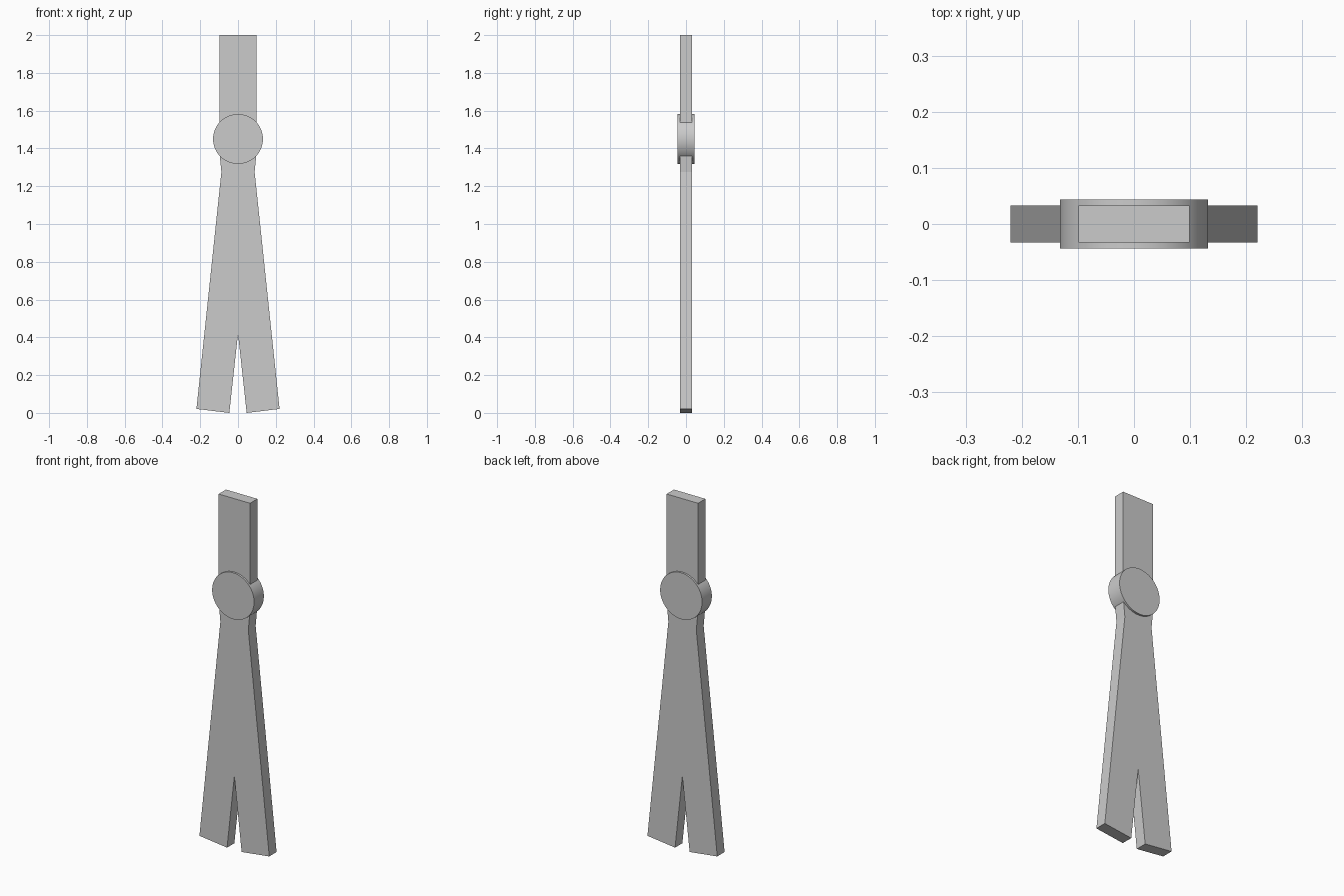
import bpy, bmesh, math

cube = bpy.data.objects.get("Cube")
if cube:
    bpy.data.objects.remove(cube, do_unlink=True)

grey = bpy.data.materials.new("plain grey")
grey.use_nodes = True
colour = (0.6, 0.6, 0.6, 1)
grey.diffuse_color = colour
grey.node_tree.nodes["Principled BSDF"].inputs["Base Color"].default_value = colour


def plate(name, half_outline, depth):
    """Mirror a right-hand outline (top to bottom) across x and extrude along y."""
    left = [(-x, z) for x, z in reversed(half_outline) if x > 0]
    bm = bmesh.new()
    face = bm.faces.new([bm.verts.new((x, -depth / 2, z)) for x, z in half_outline + left])
    ext = bmesh.ops.extrude_face_region(bm, geom=[face])
    moved = [v for v in ext["geom"] if isinstance(v, bmesh.types.BMVert)]
    bmesh.ops.translate(bm, verts=moved, vec=(0, depth, 0))
    bmesh.ops.recalc_face_normals(bm, faces=bm.faces)
    mesh = bpy.data.meshes.new(name)
    bm.to_mesh(mesh)
    bm.free()
    obj = bpy.data.objects.new(name, mesh)
    bpy.context.collection.objects.link(obj)
    mesh.materials.append(grey)
    return obj


# Upper strap
plate("upper_strap", [(0.099, 2), (0.099, 1.45)], 0.066)

# Crossed ribbon tails, with a notch between the two ends
plate("ribbon_tails",
      [(0.105, 1.45), (0.088, 1.275), (0.22, 0.021), (0.046, 0), (0, 0.42)], 0.066)

# Round disc over the joint
bpy.ops.mesh.primitive_cylinder_add(vertices=96, radius=0.132, depth=0.088,
                                    location=(0, 0, 1.45), rotation=(math.pi / 2, 0, 0))
disc = bpy.context.object
disc.name = "round_disc"
disc.data.materials.append(grey)
bpy.ops.object.shade_smooth_by_angle(angle=math.radians(30))
